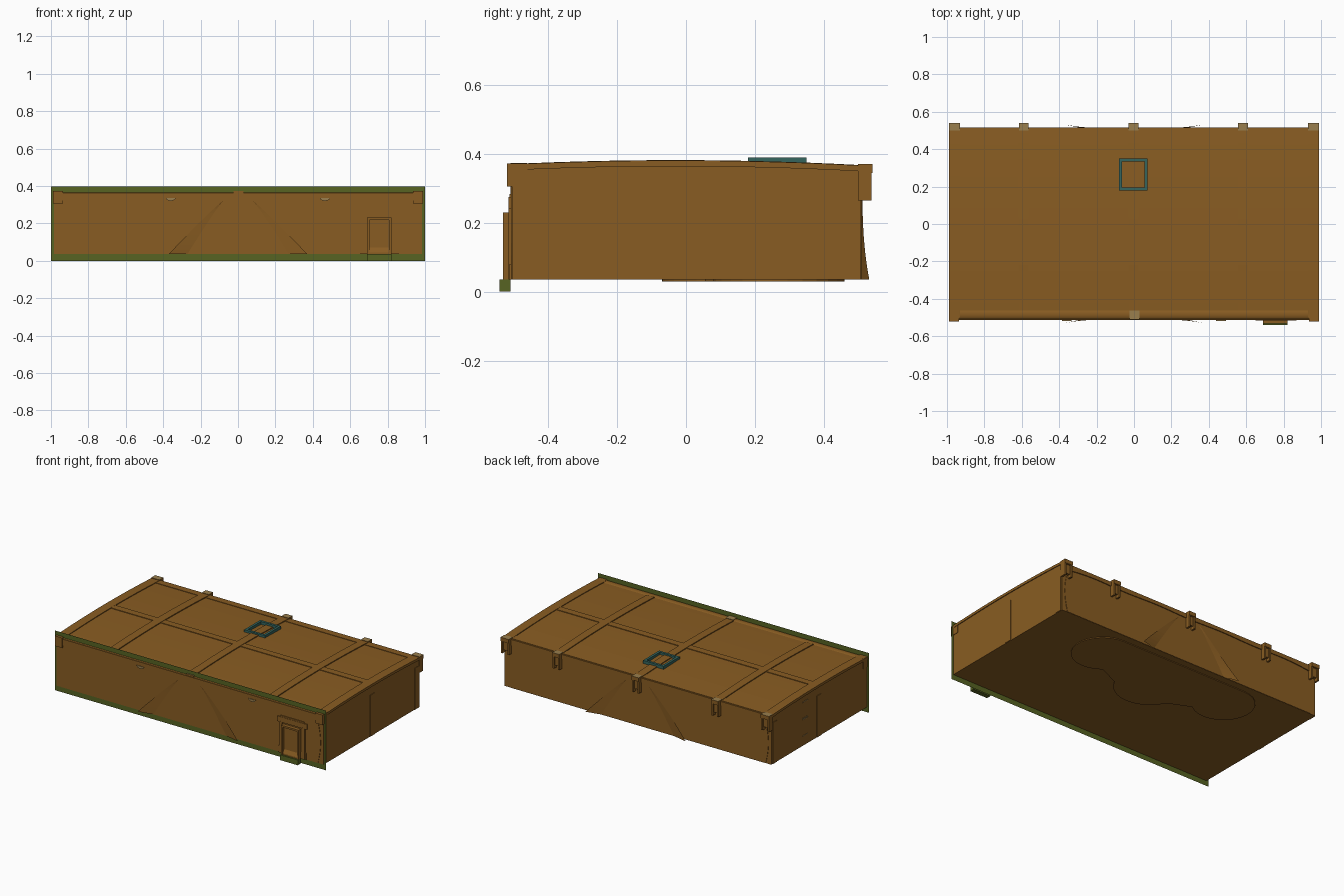
import bpy, bmesh, math
from mathutils import Vector

cube = bpy.data.objects.get("Cube")
if cube:
    bpy.data.objects.remove(cube, do_unlink=True)


def material(name, rgb):
    m = bpy.data.materials.new(name)
    m.use_nodes = True
    m.diffuse_color = (*rgb, 1)
    m.node_tree.nodes["Principled BSDF"].inputs["Base Color"].default_value = (*rgb, 1)
    return m


BROWN = material("brown canvas", (0.25, 0.108, 0.016))
TAN = material("worn tan", (0.32, 0.21, 0.075))
GREEN = material("olive green", (0.095, 0.125, 0.016))
TEAL = material("teal metal", (0.035, 0.13, 0.11))


def finish(name, bm, mat, top=None):
    """Turn a bmesh into an object; faces looking up may take a second colour."""
    bmesh.ops.recalc_face_normals(bm, faces=bm.faces)
    me = bpy.data.meshes.new(name)
    me.materials.append(mat)
    if top:
        me.materials.append(top)
        for f in bm.faces:
            f.material_index = int(f.normal.z > 0.8)
    bm.to_mesh(me)
    bm.free()
    ob = bpy.data.objects.new(name, me)
    bpy.context.collection.objects.link(ob)
    return ob


def prism(name, pts, axis, a, b, mat=BROWN, top=None):
    """Extrude a flat outline along an axis from a to b."""
    bm = bmesh.new()
    order = {"x": lambda p: (a, p[0], p[1]), "y": lambda p: (p[0], a, p[1]),
             "z": lambda p: (p[0], p[1], a)}[axis]
    face = bm.faces.new([bm.verts.new(order(p)) for p in pts])
    step = Vector([(b - a) * (axis == c) for c in "xyz"])
    ext = bmesh.ops.extrude_face_region(bm, geom=[face], use_keep_orig=True)
    verts = [g for g in ext["geom"] if isinstance(g, bmesh.types.BMVert)]
    bmesh.ops.translate(bm, verts=verts, vec=step)
    return finish(name, bm, mat, top)


def box(name, x0, x1, y0, y1, z0, z1, mat=BROWN, top=None):
    return prism(name, [(x0, y0), (x1, y0), (x1, y1), (x0, y1)], "z", z0, z1, mat, top)


def roof_z(y):
    return 0.376 - 0.05 * (y + 0.03) ** 2


def span(a, b, n=12):
    return [a + (b - a) * i / n for i in range(n + 1)]


def roof_strip(y0, y1, low, high):
    """Outline that follows the roof between two heights above it."""
    ys = span(y0, y1)
    return [(y, roof_z(y) + low) for y in ys] + [(y, roof_z(y) + high) for y in reversed(ys)]


# Main body with a gently arched roof
FRONT, BACK = -0.505, 0.507
body = [(FRONT, 0.035)] + [(y, roof_z(y)) for y in span(FRONT, BACK)] + [(BACK, 0.035)]
prism("body", body, "x", -0.985, 0.985)

# Flat backing sheet at the front, standing out around the body
bm = bmesh.new()
bm.faces.new([bm.verts.new((x, -0.502, z)) for x, z in ((-1, 0), (1, 0), (1, 0.398), (-1, 0.398))])
finish("backing_sheet", bm, GREEN)

# Roof ribs and the lengthwise ridge beam
for i, x in enumerate((-0.59, -0.003, 0.583)):
    prism(f"roof_rib_{i}", roof_strip(-0.46, 0.51, -0.01, 0.006), "x", x - 0.027, x + 0.027)
for side in (-1, 1):
    prism(f"end_rib_{side}", roof_strip(-0.5, 0.51, -0.01, 0.005), "x", side * 0.93, side * 0.99)
prism("ridge_beam", roof_strip(-0.01, 0.037, -0.01, 0.004), "x", -0.93, 0.93)
prism("back_roof_edge", roof_strip(0.462, BACK, -0.01, 0.003), "x", -0.93, 0.93)

# Hollow brackets holding the rib ends at the back
for i, x in enumerate((-0.96, -0.59, -0.003, 0.583, 0.96)):
    w = 0.03 if abs(x) > 0.9 else 0.026
    box(f"bracket_top_{i}", x - w, x + w, 0.5, 0.541, 0.345, 0.371, BROWN, TAN)
    for s in (-1, 1):
        box(f"bracket_cheek_{i}_{s}", x + s * w, x + s * (w - 0.012), 0.5, 0.538, 0.265, 0.346)
    box(f"bracket_back_{i}", x - w, x + w, 0.5, 0.528, 0.285, 0.346)

# Front corner blocks and the rounded front roll
for side in (-1, 1):
    box(f"corner_block_{side}", side * 0.935, side * 0.988, -0.52, -0.46, 0.305, 0.372)
roll = [(-0.482 + 0.032 * math.cos(a), 0.351 + 0.02 * math.sin(a))
        for a in span(0, 2 * math.pi, 16)[:-1]]
ob = prism("front_roll", roll, "x", -0.94, 0.94)
for p in ob.data.polygons:
    p.use_smooth = len(p.vertices) == 4
box("front_rib_pad", -0.025, 0.03, -0.51, -0.462, 0.36, 0.374, BROWN, TAN)


# Draped wall panels and the wavy cloth edge above them
def wave(x):
    return 0.338 - 0.006 * math.cos(abs(x) * 2 * math.pi) ** 2 - 0.02 * abs(x) ** 8


def bow(z):
    return 0.945 + 0.02 * math.sin((z - 0.035) / 0.28 * math.pi)


xs, zs = span(-0.94, 0.94, 32), span(0.036, 0.315, 8)
panel = [(bow(z), z) for z in zs] + [(x, wave(x)) for x in reversed(xs)]
panel += [(-bow(z), z) for z in reversed(zs)]
valance = [(x, wave(x)) for x in xs] + [(0.94, 0.362), (-0.94, 0.362)]
for name, y, d in (("front", FRONT, -1), ("back", BACK, 1)):
    prism(f"{name}_panel", panel, "y", y, y + d * 0.003)
    prism(f"{name}_valance", valance, "y", y, y + d * 0.009)

# Diagonal braces peeling away from both long walls toward the ground
for name, y, d in (("front", FRONT, -1), ("back", BACK, 1)):
    for side in (-1, 1):
        bm = bmesh.new()
        rows = []
        for t in span(0, 1):
            x, z = 0.08 + 0.29 * t, 0.32 - 0.284 * t ** 1.08
            lift = d * (0.005 + 0.02 * t ** 3)
            rows.append([bm.verts.new((side * x, y + lift, z)),
                         bm.verts.new((side * (x - 0.1 * t), y + d * 0.003, z))])
        for p, q in zip(rows, rows[1:]):
            bm.faces.new((p[0], p[1], q[1], q[0]))
        finish(f"{name}_brace_{side}", bm, BROWN)

# Small tan tongues under the front cloth edge
for i, x in enumerate((-0.36, 0.465)):
    tongue = [(x + 0.026 * math.cos(a), 0.336 + 0.016 * math.sin(a))
              for a in span(math.pi, 2 * math.pi, 8)]
    prism(f"tongue_{i}", tongue, "y", FRONT - 0.008, FRONT - 0.0125, TAN)

# Thin posts on the end walls, with a few worn marks on the right one
for side in (-1, 1):
    for i, y in enumerate((0.008, 0.475)):
        box(f"side_post_{side}_{i}", side * 0.984, side * 0.989, y - 0.023, y + 0.023, 0.036, 0.312)
    prism(f"side_eave_{side}", roof_strip(FRONT, BACK, -0.012, 0), "x", side * 0.984, side * 0.99)
for i, z in enumerate((0.325, 0.217, 0.209, 0.1)):
    box(f"worn_mark_{i}", -0.988, -0.984, 0.125, 0.178, z - 0.002, z + 0.002, TAN)

# Entrance on the front: lintel, posts, projecting box and green foot
box("entrance_lintel", 0.65, 0.87, -0.515, -0.5, 0.24, 0.275)
box("entrance_cap", 0.672, 0.848, -0.513, -0.5, 0.27, 0.284)
for i, x in enumerate((0.675, 0.84)):
    box(f"entrance_post_{i}", x - 0.012, x + 0.012, -0.516, -0.5, 0.036, 0.245)
    box(f"entrance_base_{i}", x - 0.022, x + 0.022, -0.513, -0.5, 0.036, 0.08)
for i, (x0, x1, z0, z1) in enumerate(((0.69, 0.702, 0.035, 0.23), (0.808, 0.82, 0.035, 0.23),
                                      (0.69, 0.82, 0.218, 0.23))):
    box(f"entrance_frame_{i}", x0, x1, -0.532, -0.5, z0, z1)
prism("entrance_sill", [(-0.53, 0.035), (-0.53, 0.045), (-0.515, 0.075), (-0.5, 0.075), (-0.5, 0.035)],
      "x", 0.702, 0.808, BROWN, TAN)
box("entrance_door", 0.7, 0.81, -0.52, -0.5, 0.07, 0.22)
box("entrance_foot", 0.69, 0.82, -0.541, -0.51, 0, 0.035, GREEN)

# Square metal frame lying on the roof
for i, (x0, x1, y0, y1) in enumerate(((-0.08, 0.072, 0.18, 0.196), (-0.08, 0.072, 0.334, 0.35),
                                      (-0.08, -0.064, 0.196, 0.334), (0.056, 0.072, 0.196, 0.334))):
    box(f"roof_frame_{i}", x0, x1, y0, y1, 0.365, 0.389, TEAL)


# Lobed plate under the floor
def arc(cx, cy, r, a0, a1):
    return [(cx + r * math.cos(math.radians(a)), cy + r * math.sin(math.radians(a)))
            for a in span(a0, a1, 16)]


plate = arc(0, 0.15, 0.22, 205, 335) + arc(0.47, 0.27, 0.19, -130, 90) + arc(-0.47, 0.27, 0.19, 90, 310)
prism("floor_plate", plate, "z", 0.03, 0.036)
